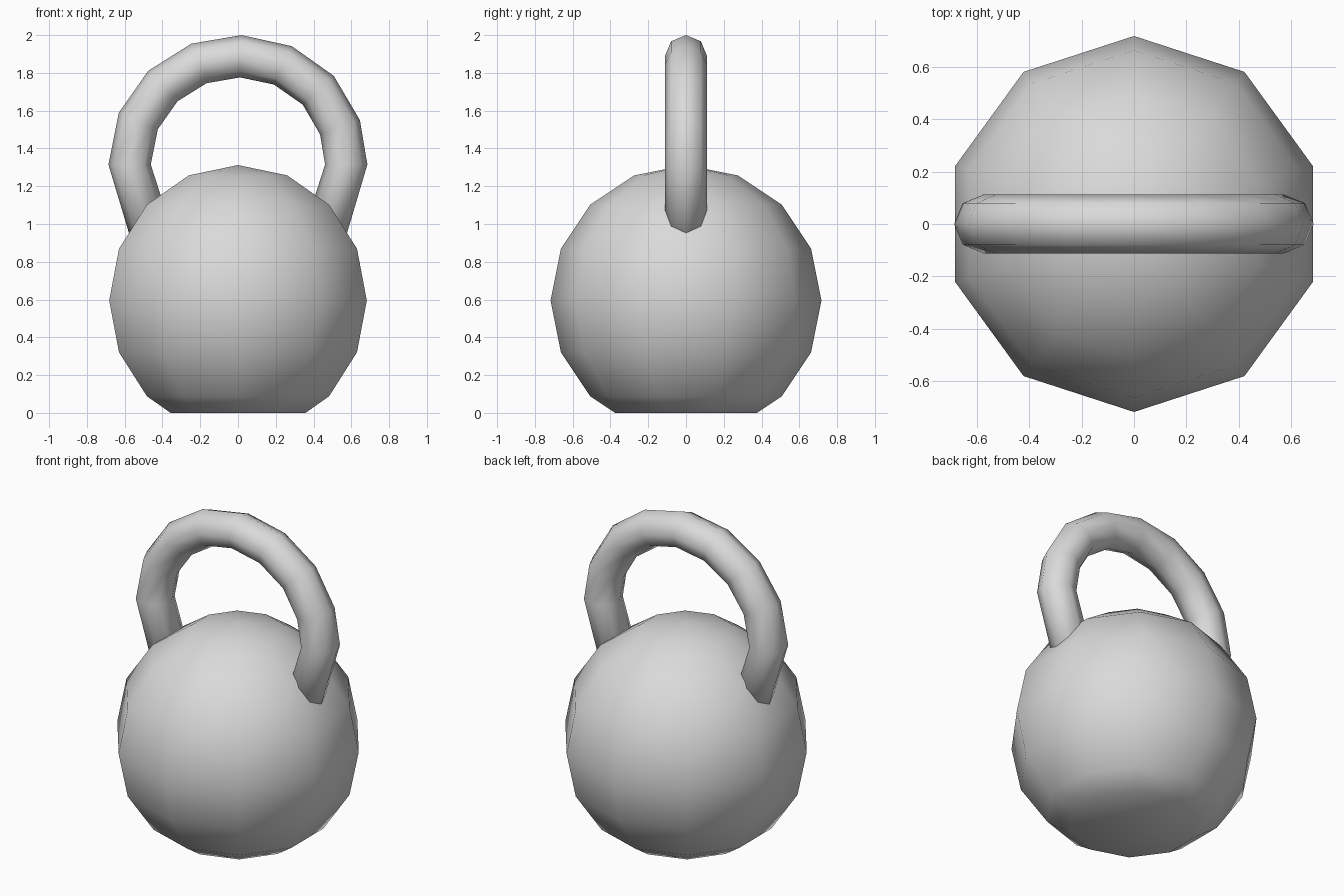
import bpy
import bmesh
from math import cos, sin, tau, radians
from mathutils import Vector

default_cube = bpy.data.objects.get("Cube")
if default_cube:
    bpy.data.objects.remove(default_cube, do_unlink=True)

# Single cast metal colour
GREY = (0.7, 0.7, 0.7, 1.0)
metal = bpy.data.materials.new("grey_metal")
metal.use_nodes = True
metal.diffuse_color = GREY
metal.node_tree.nodes["Principled BSDF"].inputs["Base Color"].default_value = GREY


def finish(name, bm):
    """Turn a bmesh into a smooth-shaded object."""
    bmesh.ops.recalc_face_normals(bm, faces=bm.faces)
    for face in bm.faces:
        face.smooth = True
    mesh = bpy.data.meshes.new(name)
    bm.to_mesh(mesh)
    bm.free()
    mesh.materials.append(metal)
    obj = bpy.data.objects.new(name, mesh)
    bpy.context.collection.objects.link(obj)
    return obj


# Ball weight: low-poly sphere sliced flat at the floor
bm = bmesh.new()
bmesh.ops.create_uvsphere(bm, u_segments=10, v_segments=8, radius=0.717)
bmesh.ops.translate(bm, verts=bm.verts, vec=(0, 0, 0.595))
bmesh.ops.bisect_plane(bm, geom=bm.verts[:] + bm.edges[:] + bm.faces[:],
                       plane_co=(0, 0, 0), plane_no=(0, 0, -1), clear_outer=True)
rim = [e for e in bm.edges if e.is_boundary]
bmesh.ops.contextual_create(bm, geom=rim)
finish("ball_weight", bm)

# Handle: octagonal tube through (x, z, tilt of the ring in degrees)
PATH = [(0.43, 0.85, -17), (0.573, 1.315, 0), (0.54, 1.512, 20),
        (0.425, 1.708, 43), (0.237, 1.84, 65), (0.015, 1.888, 88),
        (-0.207, 1.85, 111), (-0.398, 1.73, 134), (-0.528, 1.545, 157),
        (-0.574, 1.315, 180), (-0.43, 0.85, 197)]
SIDES, TUBE = 8, 0.112

bm = bmesh.new()
rings = []
for x, z, tilt in PATH:
    outward = Vector((cos(radians(tilt)), 0, sin(radians(tilt))))
    ring = []
    for i in range(SIDES):
        a = tau * i / SIDES
        offset = outward * cos(a) + Vector((0, sin(a), 0))
        ring.append(bm.verts.new(Vector((x, 0, z)) + offset * TUBE))
    rings.append(ring)
for low, high in zip(rings, rings[1:]):
    for i in range(SIDES):
        j = (i + 1) % SIDES
        bm.faces.new((low[i], low[j], high[j], high[i]))
bm.faces.new(rings[0])
bm.faces.new(rings[-1])
finish("handle", bm)
